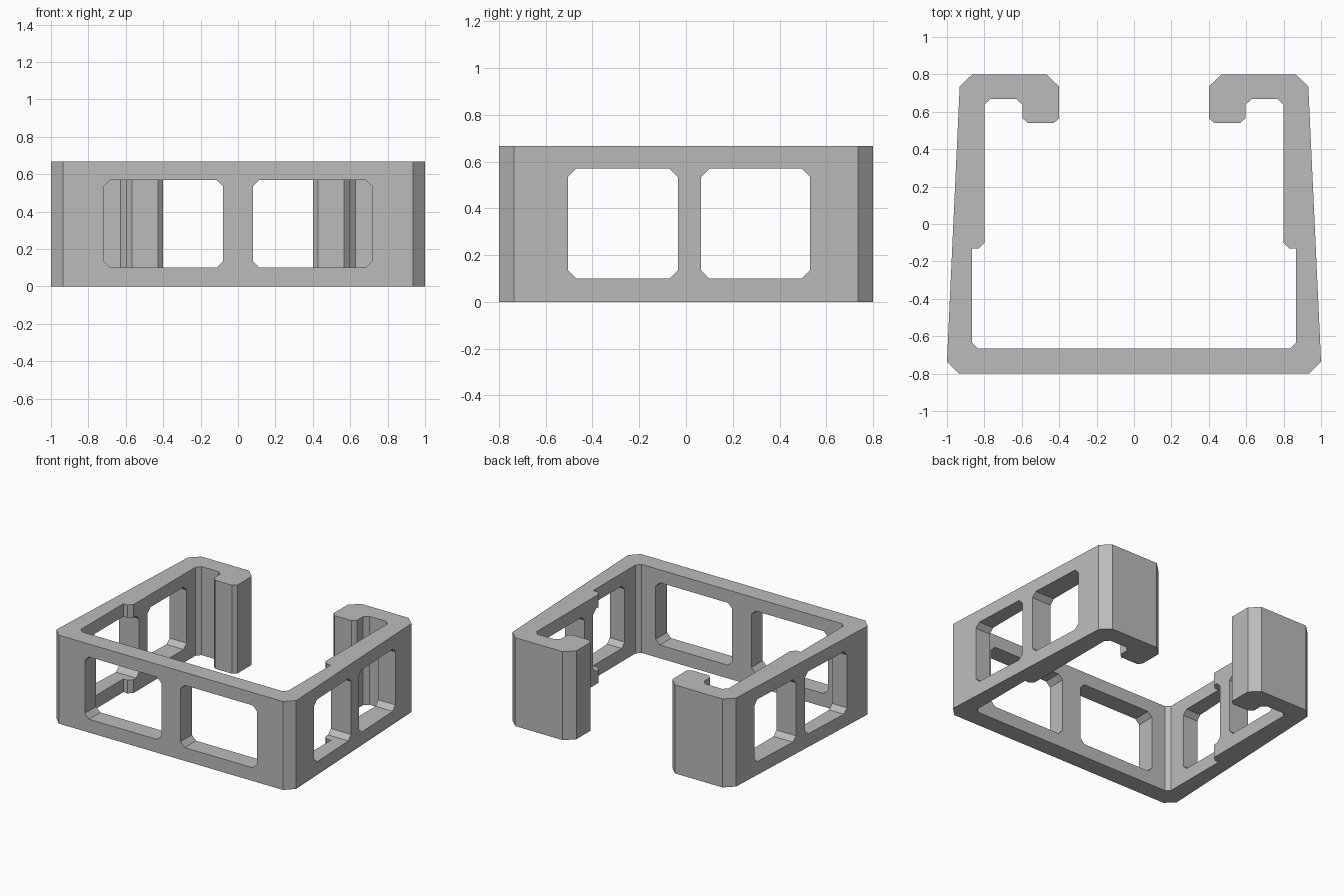
import bpy, bmesh
from mathutils import Vector

cube = bpy.data.objects.get("Cube")
if cube:
    bpy.data.objects.remove(cube, do_unlink=True)

HEIGHT = 0.667

grey = bpy.data.materials.new("plain grey")
grey.use_nodes = True
grey.diffuse_color = (0.5, 0.5, 0.5, 1)
grey.node_tree.nodes["Principled BSDF"].inputs["Base Color"].default_value = (0.5, 0.5, 0.5, 1)


def prism(name, outline, offset):
    """Extrude a closed outline of 3D points into a solid object."""
    bm = bmesh.new()
    face = bm.faces.new([bm.verts.new(p) for p in outline])
    moved = bmesh.ops.extrude_face_region(bm, geom=[face])["geom"]
    verts = [g for g in moved if isinstance(g, bmesh.types.BMVert)]
    bmesh.ops.translate(bm, vec=Vector(offset), verts=verts)
    bmesh.ops.recalc_face_normals(bm, faces=bm.faces)
    mesh = bpy.data.meshes.new(name)
    bm.to_mesh(mesh)
    bm.free()
    mesh.materials.append(grey)
    obj = bpy.data.objects.new(name, mesh)
    bpy.context.collection.objects.link(obj)
    return obj


def window(a0, a1, z0=0.10, z1=0.57, c=0.035):
    """Rectangle with chamfered corners, as (along, height) pairs."""
    return [(a0 + c, z0), (a1 - c, z0), (a1, z0 + c), (a1, z1 - c),
            (a1 - c, z1), (a0 + c, z1), (a0, z1 - c), (a0, z0 + c)]


# Half of the clip band seen from above: outside wall, hook, then inside wall
half = [(0.935, -0.8), (1, -0.735), (0.932, 0.735), (0.865, 0.8),
        (0.468, 0.8), (0.4, 0.735), (0.4, 0.567), (0.428, 0.54),
        (0.568, 0.54), (0.597, 0.567), (0.597, 0.638), (0.628, 0.667),
        (0.77, 0.667), (0.8, 0.638), (0.8, -0.1), (0.83, -0.13),
        (0.865, -0.13), (0.865, -0.635), (0.835, -0.665)]
outline = half + [(-x, y) for x, y in reversed(half)]
clip = prism("clip_band", [(x, y, 0) for x, y in outline], (0, 0, HEIGHT))

# Window openings in the front wall and through both side walls
cutters = []
for side in (-1, 1):
    pts = [(side * a, -0.9, z) for a, z in window(0.08, 0.718)]
    cutters.append(prism("front_window_cutter", pts, (0, 0.3, 0)))
for a0, a1 in ((-0.505, -0.035), (0.065, 0.53)):
    pts = [(-1.1, a, z) for a, z in window(a0, a1)]
    cutters.append(prism("side_window_cutter", pts, (2.2, 0, 0)))

for cutter in cutters:
    cutter.hide_render = True
    cutter.hide_set(True)
    mod = clip.modifiers.new("window", "BOOLEAN")
    mod.operation = "DIFFERENCE"
    mod.solver = "EXACT"
    mod.object = cutter

# Apply the cuts, then drop the helpers
bpy.context.view_layer.objects.active = clip
for mod in list(clip.modifiers):
    bpy.ops.object.modifier_apply(modifier=mod.name)
for cutter in cutters:
    bpy.data.objects.remove(cutter, do_unlink=True)
